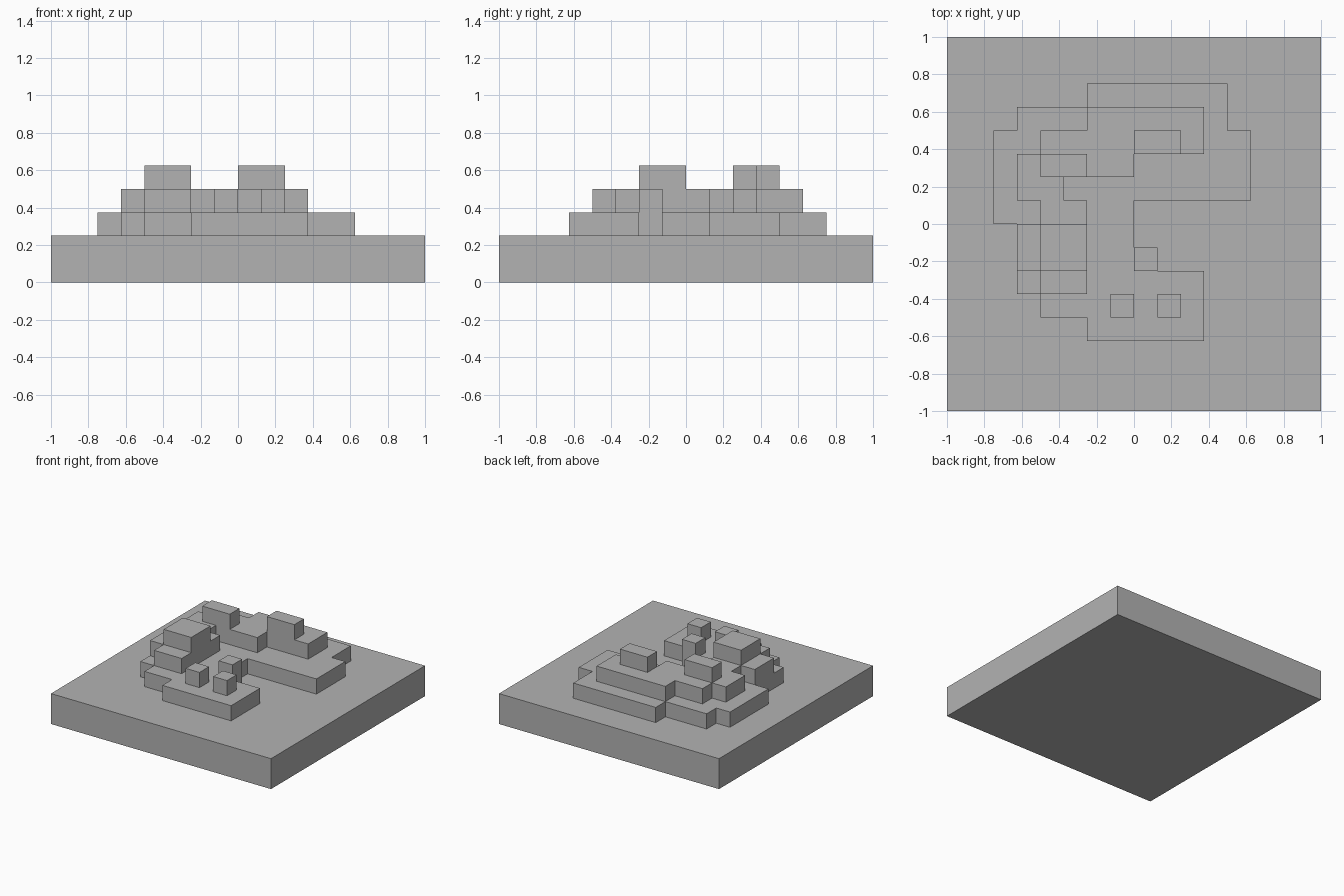
import bpy
import bmesh

UNIT = 0.125  # edge of one block

cube = bpy.data.objects.get("Cube")
if cube:
    bpy.data.objects.remove(cube, do_unlink=True)

stone = bpy.data.materials.new("plain_grey")
stone.use_nodes = True
grey = (0.45, 0.45, 0.45, 1)
stone.diffuse_color = grey
stone.node_tree.nodes["Principled BSDF"].inputs["Base Color"].default_value = grey


def slab(name, outline, bottom, top):
    """Extrude a flat outline, given in block units, between two heights."""
    bm = bmesh.new()
    base = bm.faces.new([bm.verts.new((x * UNIT, y * UNIT, bottom * UNIT))
                         for x, y in outline])
    result = bmesh.ops.extrude_face_region(bm, geom=[base], use_keep_orig=True)
    raised = [v for v in result["geom"] if isinstance(v, bmesh.types.BMVert)]
    bmesh.ops.translate(bm, verts=raised, vec=(0, 0, (top - bottom) * UNIT))
    bmesh.ops.recalc_face_normals(bm, faces=bm.faces)
    mesh = bpy.data.meshes.new(name)
    bm.to_mesh(mesh)
    bm.free()
    mesh.materials.append(stone)
    obj = bpy.data.objects.new(name, mesh)
    bpy.context.collection.objects.link(obj)
    return obj


def block(name, left, front, width, depth, bottom):
    """Rectangular block, one unit tall."""
    right, back = left + width, front + depth
    corners = [(left, front), (right, front), (right, back), (left, back)]
    return slab(name, corners, bottom, bottom + 1)


def stepped_outline(start, moves):
    """Walk alternately along x and y, starting along x."""
    x, y = start
    points = [(x, y)]
    for i, step in enumerate(moves):
        x, y = (x + step, y) if i % 2 == 0 else (x, y + step)
        points.append((x, y))
    return points[:-1]  # the walk closes on its start


# Square base plate
slab("base_plate", [(-8, -8), (8, -8), (8, 8), (-8, 8)], 0, 2)

# Lower terrace
lower = stepped_outline((-2, 6), [6, -2, 1, -3, -5, -3, 3, -3, -5, 1, -2, 1,
                                  -1, 3, -1, 4, 1, 1, 3, 1])
slab("lower_terrace", lower, 2, 3)
block("lower_terrace_step", 0, -2, 1, 1, 2)

# Middle terrace
middle = stepped_outline((-2, 5), [5, -2, -3, -1, -3, -1, 1, -4, -2, 1, -1, 2,
                                   1, 1, -1, 2, 1, 1, 2, 1])
slab("middle_terrace", middle, 3, 4)

# Small cubes standing on the lower terrace
block("centre_cube", 0, -2, 1, 1, 3)
for name, left in (("right_cube", -1), ("left_cube", 1)):
    block(name, left, -4, 1, 1, 3)

# Top blocks
block("front_top_block", -4, -2, 2, 2, 4)
block("right_top_block", -4, 2, 2, 1, 4)
block("left_top_block", 0, 3, 2, 1, 4)
